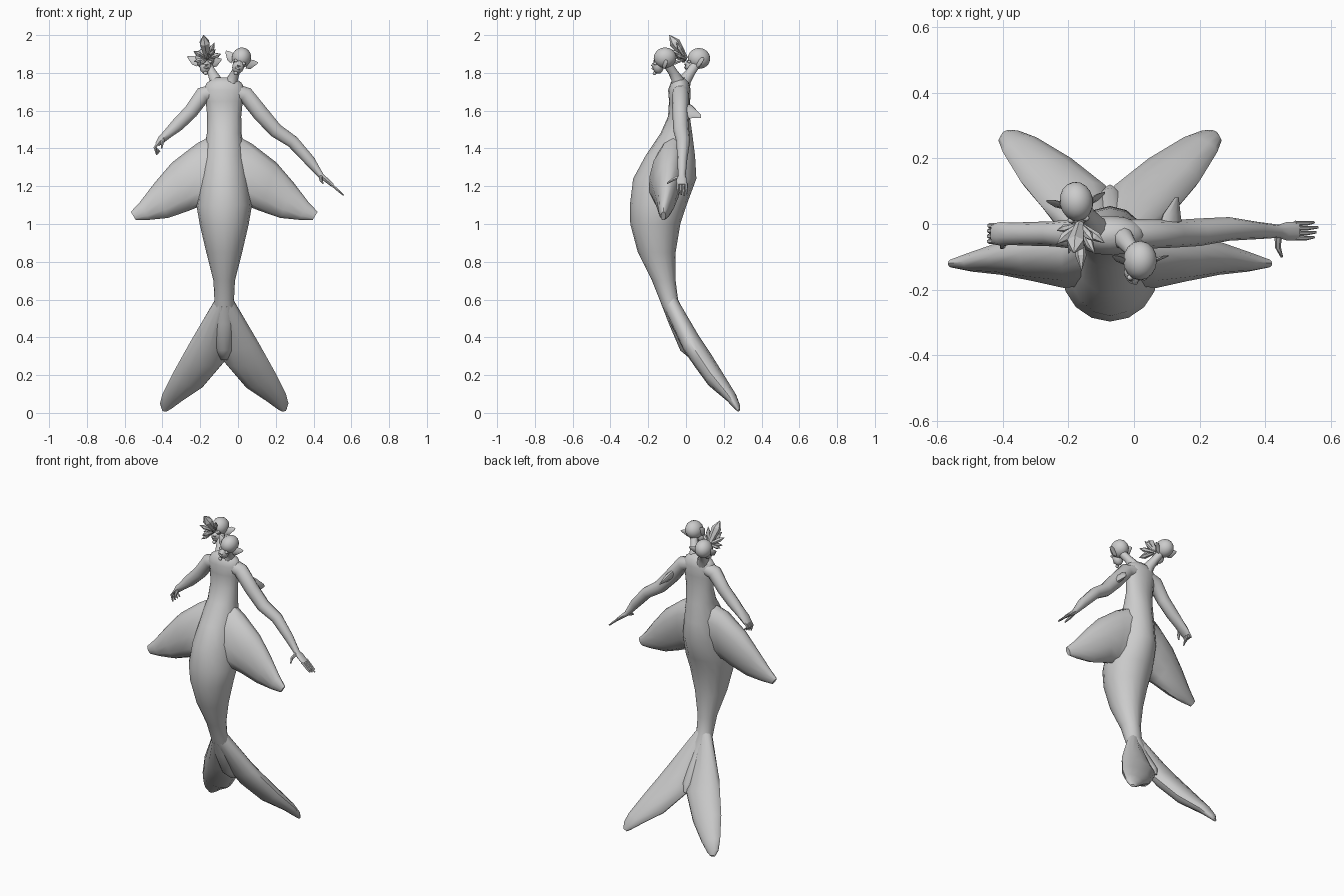
import bpy, bmesh, math
from mathutils import Vector as V, Matrix, Euler

CX = -0.073  # body mirror line


def finish(name, bm, angle=50):
    bmesh.ops.recalc_face_normals(bm, faces=bm.faces)
    me = bpy.data.meshes.new(name)
    bm.to_mesh(me)
    bm.free()
    ob = bpy.data.objects.new(name, me)
    bpy.context.collection.objects.link(ob)
    bpy.ops.object.select_all(action='DESELECT')
    ob.select_set(True)
    bpy.context.view_layer.objects.active = ob
    bpy.ops.object.shade_smooth_by_angle(angle=math.radians(angle))
    return ob


def loft(bm, rings, n=12, mat=Matrix()):
    """Skin elliptical rings given as (centre, half axis, half axis)."""
    loops = []
    for c, a, b in rings:
        loops.append([bm.verts.new(mat @ (V(c) + V(a) * math.cos(2 * math.pi * i / n)
                                          + V(b) * math.sin(2 * math.pi * i / n))) for i in range(n)])
    for p, q in zip(loops, loops[1:]):
        for i in range(n):
            bm.faces.new((p[i], p[(i + 1) % n], q[(i + 1) % n], q[i]))
    bm.faces.new(loops[0])
    bm.faces.new(loops[-1])


def tube(bm, pts, n=10):
    """Tube along points given as (x, y, z, depth radius, height radius)."""
    P = [V(p[:3]) for p in pts]
    rings = []
    for i, p in enumerate(pts):
        t = (P[min(i + 1, len(P) - 1)] - P[max(i - 1, 0)]).normalized()
        side = V((0, 1, 0)) if abs(t.y) < 0.8 else V((1, 0, 0))
        up = t.cross(side).normalized()
        rings.append((P[i], up.cross(t) * p[3], up * p[4]))
    loft(bm, rings, n)


def blade(bm, stations, normal, mirror):
    """Fin skinned between an outer and an inner edge with half thickness t."""
    s = -1 if mirror else 1
    fx = lambda p: V((CX + s * (p[0] - CX), p[1], p[2]))
    loft(bm, [((fx(o) + fx(i)) / 2, (fx(i) - fx(o)) / 2, V(normal).normalized() * t)
              for o, i, t in stations], 12)


# torso and tail: z, front y, back y, half width
bm = bmesh.new()
body = [(1.775, -.055, -.01, .045), (1.75, -.08, .015, .09), (1.71, -.095, .025, .112),
        (1.65, -.09, .022, .098), (1.57, -.095, .02, .09), (1.48, -.135, .033, .092),
        (1.36, -.215, .048, .11), (1.24, -.28, .055, .13), (1.1, -.297, .003, .147),
        (1.0, -.295, -.03, .13), (.85, -.255, -.055, .095), (.7, -.18, -.055, .057),
        (.6, -.14, -.042, .052), (.47, -.09, .02, .06), (.33, -.03, .11, .05), (.28, .03, .12, .02)]
loft(bm, [((CX, (f + b) / 2, z), (w, 0, 0), (0, (b - f) / 2, 0)) for z, f, b, w in body], 16)
finish("torso_and_tail", bm)

# tail flukes and hip fins, both sides
fluke = [((-.118, -.09, .6), (-.05, -.09, .58), .045),
         ((-.25, .015, .38), (-.06, .04, .36), .055),
         ((-.295, .07, .30), (-.073, .1, .27), .055),
         ((-.345, .13, .21), (-.18, .185, .145), .05),
         ((-.4, .22, .1), (-.29, .255, .07), .03),
         ((-.413, .255, .05), (-.35, .28, .025), .018),
         ((-.402, .275, .015), (-.375, .283, .01), .008)]
hip = [((-.1, -.05, 1.49), (-.1, -.14, 1.06), .09),
       ((-.22, -.08, 1.425), (-.21, -.12, 1.09), .095),
       ((-.35, -.09, 1.325), (-.26, -.11, 1.07), .075),
       ((-.44, -.1, 1.22), (-.37, -.11, 1.032), .05),
       ((-.52, -.115, 1.115), (-.47, -.115, 1.022), .03),
       ((-.567, -.12, 1.065), (-.54, -.12, 1.02), .013)]
for side, m in (("left", False), ("right", True)):
    bm = bmesh.new()
    blade(bm, fluke, (0, .75, .65), m)
    finish(side + "_tail_fluke", bm)
    bm = bmesh.new()
    blade(bm, hip, (0, 1, .1), m)
    finish(side + "_hip_fin", bm)

# arms with hands
arms = {
    "left_arm": [(-.12, -.03, 1.7, .045, .045), (-.185, -.03, 1.685, .045, .045),
                 (-.25, -.03, 1.595, .038, .04), (-.32, -.03, 1.525, .036, .037),
                 (-.375, -.03, 1.475, .034, .026), (-.405, -.03, 1.447, .036, .022),
                 (-.428, -.03, 1.42, .032, .013)],
    "right_arm": [(-.02, -.03, 1.7, .045, .045), (.04, -.03, 1.685, .045, .045),
                  (.12, -.03, 1.585, .042, .045), (.2, -.025, 1.495, .042, .04),
                  (.29, -.015, 1.435, .036, .035), (.38, -.02, 1.335, .026, .03),
                  (.44, -.022, 1.255, .02, .016), (.465, -.022, 1.235, .028, .013),
                  (.5, -.022, 1.205, .028, .01)]}
for name, pts in arms.items():
    bm = bmesh.new()
    tube(bm, pts)
    finish(name, bm)

bm = bmesh.new()
for k in range(4):
    y = -.053 + k * .016
    tube(bm, [(-.422, y, 1.43, .008, .008), (-.44, y, 1.405, .008, .008),
              (-.43 + .006 * k, y - .003, 1.365 + .006 * k, .004, .004)], 6)
tube(bm, [(-.395, -.05, 1.46, .01, .01), (-.4, -.068, 1.43, .009, .009), (-.405, -.072, 1.40, .004, .004)], 6)
finish("left_fingers", bm)
bm = bmesh.new()
for k in range(4):
    y = -.043 + k * .015
    tube(bm, [(.49, y, 1.213, .008, .008), (.525, y, 1.182, .007, .007),
              (.548 + .006 * (k % 3), y + .003, 1.16 - .004 * (k % 3), .004, .004)], 6)
tube(bm, [(.44, -.03, 1.25, .012, .012), (.438, -.07, 1.235, .009, .009), (.45, -.1, 1.215, .004, .004)], 6)
finish("right_fingers", bm)

# small fin behind the right upper arm
bm = bmesh.new()
loft(bm, [((.11, -.02, 1.6), (-.035, 0, .045), (.02, 0, .015)),
          ((.115, .03, 1.595), (-.025, 0, .035), (.013, 0, .01)),
          ((.13, .08, 1.57), (-.006, 0, .008), (.003, 0, .002))], 8)
finish("arm_fin", bm)

# necks
necks = {"left_neck": [(-.105, -.03, 1.71, .05, .05), (-.12, -.005, 1.765, .034, .032),
                       (-.14, .025, 1.805, .026, .024), (-.165, .055, 1.85, .026, .024)],
         "right_neck": [(-.045, -.04, 1.71, .045, .045), (-.03, -.045, 1.765, .032, .03),
                        (-.012, -.07, 1.805, .025, .023), (.012, -.1, 1.85, .025, .023)]}
for name, pts in necks.items():
    bm = bmesh.new()
    tube(bm, pts)
    finish(name, bm)


def ball(bm, mat, loc, size, u=14, v=10):
    bmesh.ops.create_uvsphere(bm, u_segments=u, v_segments=v, radius=1,
                              matrix=mat @ Matrix.Translation(loc) @ Matrix.Diagonal((*size, 1)))


def head(name, loc, rot):
    M = Matrix.Translation(loc) @ Euler([math.radians(r) for r in rot]).to_matrix().to_4x4()
    bm = bmesh.new()
    ball(bm, M, (0, .008, .012), (.051, .06, .055), 16, 12)      # skull
    ball(bm, M, (0, -.033, -.035), (.031, .03, .038), 12, 8)     # jaw
    ball(bm, M, (0, -.06, -.042), (.016, .008, .006), 8, 6)      # lips
    ball(bm, M, (0, -.055, -.07), (.012, .01, .01), 8, 6)        # chin
    loft(bm, [((0, -.045, 0), (.006, 0, 0), (0, .005, 0)),       # nose
              ((0, -.06, -.025), (.011, 0, 0), (0, .01, 0)),
              ((0, -.056, -.033), (.006, 0, 0), (0, .005, 0))], 6, M)
    for s in (-1, 1):
        ball(bm, M, (s * .023, -.046, -.008), (.011, .009, .008), 8, 6)   # eyes
        loft(bm, [((s * .04, .002, -.008), (0, .004, .026), (0, .01, 0)),  # ears
                  ((s * .066, .012, -.002), (0, .008, .024), (0, .006, 0)),
                  ((s * .09, .022, .014), (0, .002, .005), (0, .002, 0))], 8, M)
    finish(name, bm, 60)


head("left_head", (-.175, .06, 1.865), (-4, 4, 8))
head("right_head", (.014, -.118, 1.868), (5, 20, 0))

# crystal cluster on the left brow: tip and radius
bm = bmesh.new()
root = V((-.165, .0, 1.875))
for tip, r in (((-.183, -.088, 2.0), .029), ((-.125, -.05, 1.96), .014), ((-.16, -.142, 1.9), .017),
               ((-.09, -.058, 1.9), .015), ((-.235, -.06, 1.915), .015), ((-.2, -.09, 1.845), .013),
               ((-.12, -.09, 1.925), .013), ((-.235, -.02, 1.86), .012)):
    t = V(tip)
    tube(bm, [(*root.lerp(t, f), r * k, r * k) for f, k in ((0, .45), (.68, 1), (1, .05))], 6)
finish("brow_crystals", bm, 15)
